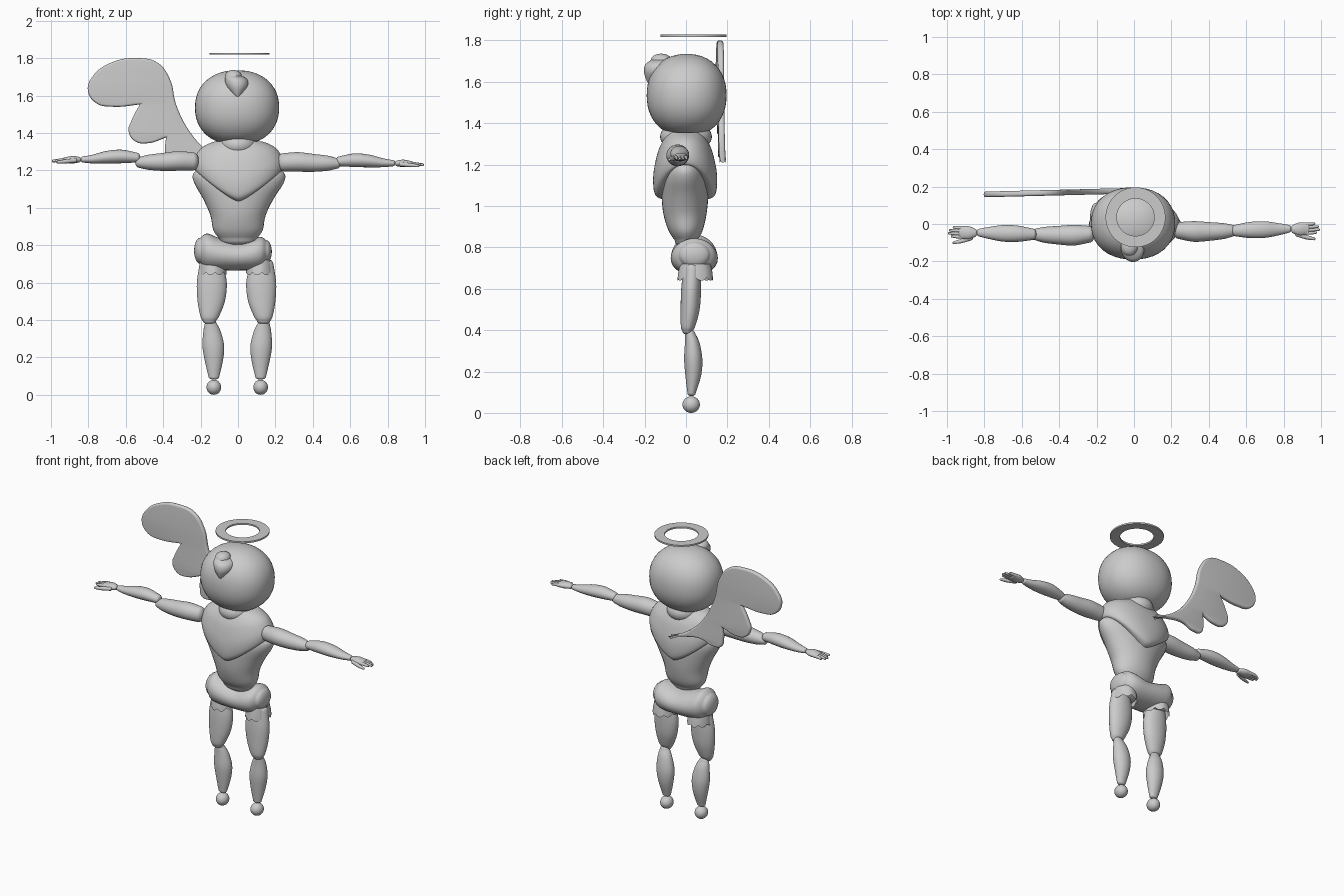
import bpy, bmesh
from math import sin, cos, pi
from mathutils import Vector

if "Cube" in bpy.data.objects:
    bpy.data.objects.remove(bpy.data.objects["Cube"])

SEG = 32
grey = bpy.data.materials.new("plain grey")
grey.use_nodes = True
COLOUR = (0.6, 0.6, 0.6, 1)
grey.diffuse_color = COLOUR
grey.node_tree.nodes["Principled BSDF"].inputs["Base Color"].default_value = COLOUR


def add(name, bm):
    """Turn a bmesh into a smooth shaded object."""
    bmesh.ops.recalc_face_normals(bm, faces=bm.faces)
    mesh = bpy.data.meshes.new(name)
    bm.to_mesh(mesh)
    bm.free()
    obj = bpy.data.objects.new(name, mesh)
    bpy.context.collection.objects.link(obj)
    mesh.materials.append(grey)
    bpy.ops.object.select_all(action="DESELECT")
    obj.select_set(True)
    bpy.context.view_layer.objects.active = obj
    bpy.ops.object.shade_smooth_by_angle(angle=pi / 4)
    return obj


def skin(name, rings, caps=True, loop=False):
    """Join rings of points into a surface."""
    bm = bmesh.new()
    rows = [[bm.verts.new(p) for p in ring] for ring in rings]
    pairs = list(zip(rows, rows[1:]))
    if loop:
        pairs.append((rows[-1], rows[0]))
    for a, b in pairs:
        n = len(a)
        for i in range(n):
            j = (i + 1) % n
            bm.faces.new((a[i], a[j], b[j], b[i]))
    if caps and not loop:
        bm.faces.new(rows[0])
        bm.faces.new(rows[-1])
    return add(name, bm)


def smooth(rows, steps=5):
    """Catmull-Rom interpolation of rows of numbers."""
    rows = [Vector(r) for r in rows]
    pts = [rows[0]] + rows + [rows[-1]]
    out = []
    for a, b, c, d in zip(pts, pts[1:], pts[2:], pts[3:]):
        for k in range(steps):
            t = k / steps
            out.append(0.5 * (2 * b + (c - a) * t + (2 * a - 5 * b + 4 * c - d) * t ** 2
                              + (3 * b - a - 3 * c + d) * t ** 3))
    return out + [rows[-1]]


def loft(name, axis, rows, dome=0.7):
    """Elliptical sections (position, centre, centre, radius, radius) with domed ends."""
    body = smooth(rows)

    def cap(end, sign):
        out = []
        for k in range(1, 6):
            a = k / 5 * pi / 2 * 0.98
            row = end.copy()
            row[0] += sign * dome * min(end[3], end[4]) * sin(a)
            row[3] *= cos(a)
            row[4] *= cos(a)
            out.append(row)
        return out

    way = 1 if body[-1][0] > body[0][0] else -1
    body = cap(body[0], -way)[::-1] + body + cap(body[-1], way)
    rings = []
    for p, c1, c2, r1, r2 in body:
        ring = []
        for i in range(SEG):
            a = 2 * pi * i / SEG
            u, v = c1 + r1 * cos(a), c2 + r2 * sin(a)
            ring.append((u, v, p) if axis == "z" else (p, u, v))
        rings.append(ring)
    return skin(name, rings)


def ball(name, centre, radii, power=2):
    """Ellipsoid; a higher power makes it boxier."""
    bm = bmesh.new()
    bmesh.ops.create_uvsphere(bm, u_segments=40, v_segments=24, radius=1)
    for v in bm.verts:
        norm = sum(abs(c) ** power for c in v.co) ** (1 / power)
        v.co = Vector(c + r * n / norm for c, r, n in zip(centre, radii, v.co))
    return add(name, bm)


# Head, curl and neck
ball("head", (-0.005, 0.003, 1.535), (0.225, 0.193, 0.2), 2.2)
loft("forehead_curl", "z", [
    (1.705, -0.025, -0.12, 0.045, 0.05), (1.685, -0.01, -0.13, 0.06, 0.066),
    (1.65, -0.004, -0.135, 0.058, 0.068), (1.61, -0.003, -0.15, 0.03, 0.042),
    (1.58, 0, -0.155, 0.006, 0.02)])
ball("neck", (0, 0, 1.335), (0.108, 0.125, 0.078))

# Halo
halo = []
for i in range(64):
    a = 2 * pi * i / 64
    halo.append([(0.008 + r * cos(a), 0.036 + r * sin(a), z)
                 for r, z in ((0.1, 1.818), (0.16, 1.818), (0.16, 1.828), (0.1, 1.828))])
skin("halo", halo, loop=True)

# Torso and the mantle that dips at front and back
loft("torso", "z", [
    (0.835, 0, 0, 0.1, 0.055), (0.88, 0, -0.002, 0.132, 0.082),
    (0.96, 0, -0.005, 0.148, 0.104), (1.05, 0.002, -0.005, 0.19, 0.113),
    (1.13, 0.005, -0.005, 0.238, 0.112), (1.18, 0.005, -0.005, 0.245, 0.1),
    (1.22, 0.005, -0.005, 0.2, 0.08)])
profile = smooth([(0, 0.125, 0.085), (0.12, 0.175, 0.108), (0.3, 0.212, 0.133),
                  (0.6, 0.238, 0.153), (0.85, 0.24, 0.152), (0.96, 0.225, 0.135),
                  (1, 0.18, 0.095)])
mantle = []
for t, rx, ry in profile:
    ring = []
    for i in range(64):
        a = 2 * pi * i / 64
        bottom = 1.03 + 0.16 * abs(cos(a)) ** 1.4
        ring.append((0.003 + rx * cos(a), -0.004 + ry * sin(a), 1.355 + (bottom - 1.355) * t))
    mantle.append(ring)
skin("mantle", mantle)

# Hips
loft("hips", "x", [
    (-0.2, 0.04, 0.77, 0.075, 0.07), (-0.165, 0.04, 0.767, 0.105, 0.095),
    (-0.1, 0.04, 0.752, 0.113, 0.086), (0, 0.04, 0.742, 0.113, 0.077),
    (0.08, 0.04, 0.752, 0.113, 0.085), (0.125, 0.04, 0.76, 0.1, 0.083),
    (0.15, 0.04, 0.765, 0.075, 0.062)], 0.5)


def mirrored(rows, s, shift):
    """Reflect z-axis rows to one side and nudge them along x."""
    return [(z, s * x + shift, y, rx, ry) for z, x, y, rx, ry in rows]


def arm_rows(rows, s, lift):
    """Reflect x-axis rows to one side, with the small offset between the sides."""
    return [(s * x, y + 0.01 * s, z + lift, ry, rz) for x, y, z, ry, rz in rows]


THIGH = [(0.7, 0.135, 0.03, 0.062, 0.042), (0.6, 0.132, 0.025, 0.08, 0.048),
         (0.5, 0.135, 0.02, 0.073, 0.046), (0.42, 0.143, 0.01, 0.05, 0.035),
         (0.395, 0.145, 0.007, 0.036, 0.024)]
SHIN = [(0.385, 0.142, 0.02, 0.03, 0.024), (0.34, 0.135, 0.03, 0.046, 0.035),
        (0.26, 0.128, 0.035, 0.058, 0.044), (0.18, 0.125, 0.035, 0.048, 0.038),
        (0.095, 0.125, 0.027, 0.028, 0.02)]
UPPER_ARM = [(0.24, -0.045, 1.243, 0.045, 0.048), (0.32, -0.05, 1.245, 0.055, 0.052),
             (0.4, -0.05, 1.24, 0.05, 0.048), (0.48, -0.048, 1.238, 0.042, 0.04),
             (0.53, -0.046, 1.237, 0.03, 0.028)]
FOREARM = [(0.54, -0.045, 1.248, 0.03, 0.026), (0.62, -0.042, 1.254, 0.043, 0.036),
           (0.7, -0.04, 1.25, 0.044, 0.034), (0.78, -0.038, 1.24, 0.031, 0.023),
           (0.83, -0.036, 1.238, 0.02, 0.016)]
PALM = [(0.85, -0.037, 1.237, 0.022, 0.015), (0.885, -0.037, 1.237, 0.035, 0.02),
        (0.93, -0.034, 1.234, 0.032, 0.014)]
THUMB = [(0.87, -0.065, 1.233, 0.012, 0.012), (0.92, -0.08, 1.228, 0.012, 0.011),
         (0.965, -0.09, 1.224, 0.007, 0.007)]

for side, s in (("left", 1), ("right", -1)):
    # Legs
    loft(side + "_thigh", "z", mirrored(THIGH, s, -0.008))
    loft(side + "_shin", "z", mirrored(SHIN, s, -0.004))
    ball(side + "_foot", (0.125 * s - 0.004, 0.025, 0.04), (0.039, 0.042, 0.04))

    # Scalloped leg frill
    frill = []
    for z, grow, wave in ((0.72, 0.9, 0), (0.685, 1, 0.3), (0.655, 1.05, 1), (0.69, 0.85, 0)):
        ring = []
        for i in range(96):
            a = 2 * pi * i / 96
            drop = 0.016 * wave * abs(sin(4.5 * a))
            ring.append((0.125 * s - 0.01 + 0.07 * grow * cos(a),
                         0.045 + 0.082 * grow * sin(a), z - drop))
        frill.append(ring)
    skin(side + "_frill", frill, caps=False)

    # Arms and hands; the right forearm sits a little higher
    lift = 0 if s > 0 else 0.02
    loft(side + "_upper_arm", "x", arm_rows(UPPER_ARM, s, lift / 4))
    loft(side + "_forearm", "x", arm_rows(FOREARM, s, lift))
    loft(side + "_palm", "x", arm_rows(PALM, s, lift))
    loft(side + "_thumb", "x", arm_rows(THUMB, s, lift))
    for n in range(4):
        y = -0.058 + 0.016 * n
        tip = (0.975, 0.99, 0.985, 0.965)[n]
        finger = [(0.91, y, 1.235, 0.009, 0.011), (0.945, y, 1.234, 0.009, 0.01),
                  (tip, y + 0.002, 1.23, 0.006, 0.007)]
        loft(f"{side}_finger_{n + 1}", "x", arm_rows(finger, s, lift))

# Single wing behind the right shoulder; "cusps" are sharp outline corners
OUTLINE = [(0, 1.21), (-0.17, 1.31), (-0.26, 1.41), (-0.33, 1.55), (-0.365, 1.69),
           (-0.43, 1.775), (-0.54, 1.80), (-0.68, 1.775), (-0.775, 1.705), (-0.803, 1.63),
           (-0.76, 1.56), (-0.67, 1.54), (-0.525, 1.552), (-0.57, 1.465), (-0.585, 1.41),
           (-0.55, 1.355), (-0.48, 1.345), (-0.385, 1.375), (-0.39, 1.3), (-0.375, 1.245),
           (-0.32, 1.235), (-0.23, 1.26), (-0.12, 1.245)]
cusps = (0, 12, 17)
curve = bpy.data.curves.new("wing_outline", "CURVE")
curve.dimensions = "2D"
curve.fill_mode = "BOTH"
curve.extrude = 0.003
curve.bevel_depth = 0.012
curve.bevel_resolution = 4
curve.offset = -0.012
spline = curve.splines.new("BEZIER")
spline.bezier_points.add(len(OUTLINE) - 1)
spline.use_cyclic_u = True
for i, (point, (x, z)) in enumerate(zip(spline.bezier_points, OUTLINE)):
    point.co = (x, z, 0)
    kind = "VECTOR" if i in cusps else "AUTO"
    point.handle_left_type = point.handle_right_type = kind
helper = bpy.data.objects.new("wing_outline", curve)
bpy.context.collection.objects.link(helper)
bpy.context.view_layer.update()
flat = helper.evaluated_get(bpy.context.evaluated_depsgraph_get()).to_mesh()
bm = bmesh.new()
bm.from_mesh(flat)
bpy.data.objects.remove(helper)
bmesh.ops.remove_doubles(bm, verts=bm.verts, dist=0.0005)
for v in bm.verts:
    v.co = (v.co.x, 0.178 + 0.025 * v.co.x - v.co.z, v.co.y)
add("right_wing", bm)
